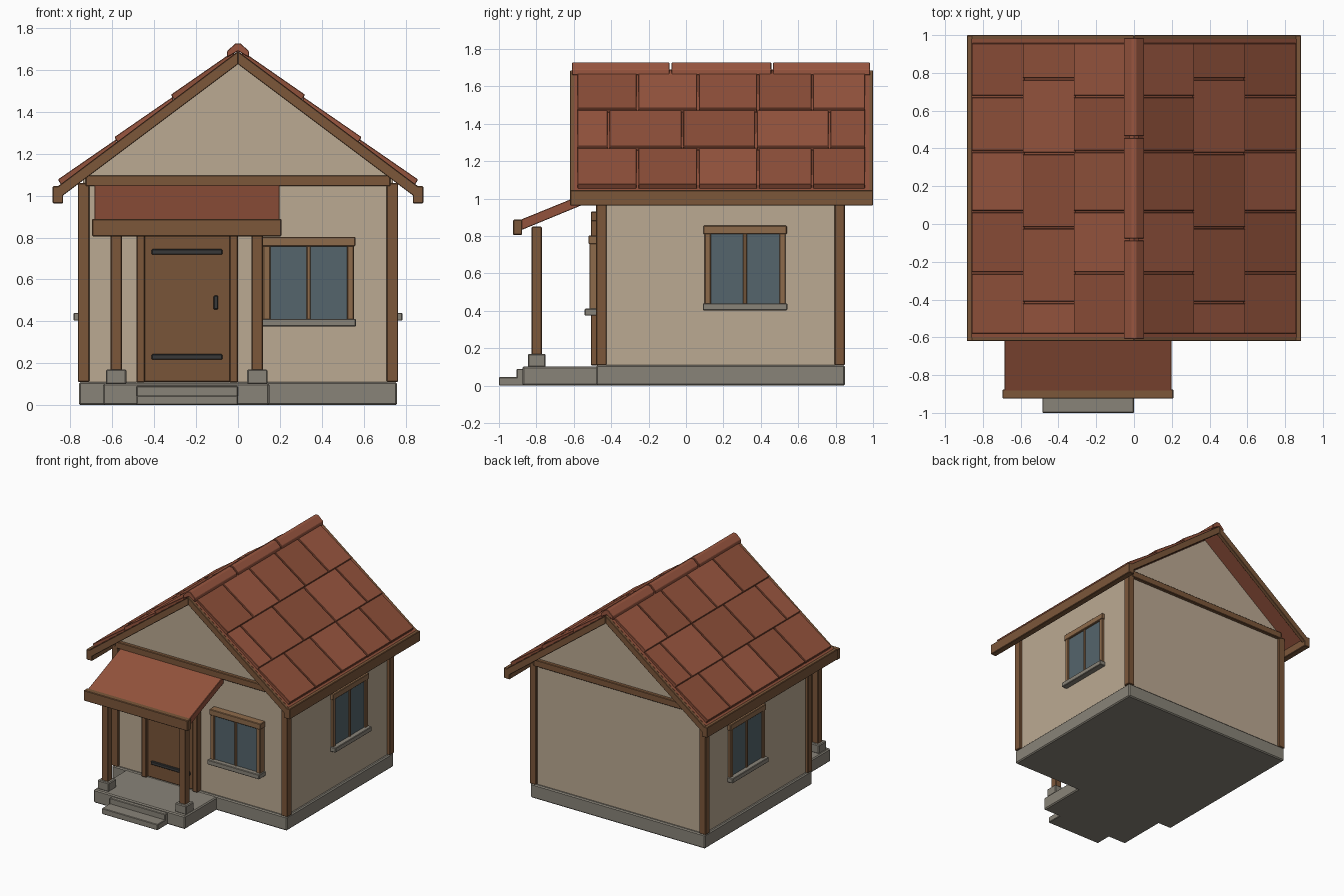
import bpy, bmesh

if "Cube" in bpy.data.objects:
    bpy.data.objects.remove(bpy.data.objects["Cube"])


def material(name, r, g, b):
    m = bpy.data.materials.new(name)
    m.diffuse_color = (r, g, b, 1)
    m.use_nodes = True
    m.node_tree.nodes["Principled BSDF"].inputs["Base Color"].default_value = m.diffuse_color
    return m


PLASTER = material("plaster", .50, .40, .29)
WOOD = material("dark_wood", .20, .095, .042)
TRIM = material("trim_wood", .27, .145, .07)
DOOR = material("door_wood", .19, .09, .04)
STONE = material("stone", .25, .23, .19)
GLASS = material("glass", .09, .13, .15)
METAL = material("iron", .04, .04, .04)
CLAY = material("clay", .29, .085, .045)
TILES = [material(f"tile_{i}", .29 + d, .085 + d * .3, .045 + d * .2)
         for i, d in enumerate((0, .03, -.02))]


def prism(name, profile, a, b, mat, axis='y', bevel=0):
    """Extrude an (x,z) profile along y, or a (y,z) profile along x."""
    bm = bmesh.new()
    place = (lambda p: (p[0], a, p[1])) if axis == 'y' else (lambda p: (a, p[0], p[1]))
    face = bm.faces.new([bm.verts.new(place(p)) for p in profile])
    new = bmesh.ops.extrude_face_region(bm, geom=[face])['geom']
    d = (0, b - a, 0) if axis == 'y' else (b - a, 0, 0)
    bmesh.ops.translate(bm, vec=d, verts=[v for v in new if isinstance(v, bmesh.types.BMVert)])
    bmesh.ops.recalc_face_normals(bm, faces=bm.faces[:])
    me = bpy.data.meshes.new(name)
    bm.to_mesh(me)
    bm.free()
    me.materials.append(mat)
    ob = bpy.data.objects.new(name, me)
    bpy.context.collection.objects.link(ob)
    if bevel:
        mod = ob.modifiers.new("bevel", 'BEVEL')
        mod.width = bevel
        mod.segments = 1
    return ob


def box(name, x, y, z, mat, bevel=.004):
    x, y, z = sorted(x), sorted(y), sorted(z)
    return prism(name, [(x[0], z[0]), (x[1], z[0]), (x[1], z[1]), (x[0], z[1])],
                 y[0], y[1], mat, bevel=bevel)


# Stone base, porch and steps
box("foundation", (-.76, .76), (-.48, .85), (0, .11), STONE, .008)
box("porch_floor", (-.645, .15), (-.875, -.45), (0, .103), STONE, .008)
box("lower_step", (-.485, 0), (-1, -.86), (0, .046), STONE)
box("upper_step", (-.485, 0), (-.905, -.85), (0, .09), STONE)

# Walls with gables
prism("walls", [(-.74, .1), (.74, .1), (.74, 1.085), (0, 1.64), (-.74, 1.085)],
      -.46, .83, PLASTER)

# Corner posts and gable beams
for s in (-1, 1):
    for y in ((-.48, -.425), (.795, .85)):
        box("corner_post", (s * .71, s * .765), y, (.11, 1.06), WOOD)
for y in ((-.487, -.44), (.81, .857)):
    box("gable_beam", (-.728, .728), y, (1.045, 1.097), WOOD)

# Roof: deck, barge boards, fascias and three rows of tiles per side
K = .75
EDGE = [-.26, .065, .385, .675]
MID = [-.415, -.02, .374, .767]


def slope_strip(s, x0, x1, lo, hi):
    return [(s * x0, lo - K * x0), (s * x1, lo - K * x1),
            (s * x1, hi - K * x1), (s * x0, hi - K * x0)]


for s in (-1, 1):
    prism("roof_deck", slope_strip(s, 0, .86, 1.65, 1.69), -.6, .98, CLAY)
    for y in ((-.62, -.588), (.968, 1.0)):
        prism("barge_board", slope_strip(s, 0, .87, 1.627, 1.688), *y, WOOD, bevel=.003)
    box("eave_fascia", (s * .835, s * .885), (-.62, 1.0), (.963, 1.045), WOOD)
    rows = ((.58, .86, EDGE), (.31, .59, MID), (.02, .32, EDGE))
    for r, (x0, x1, joints) in enumerate(rows):
        prof = [(s * x0, 1.68 - K * x0), (s * (x1 - .017), 1.68 - K * (x1 - .017)),
                (s * x1, 1.722 - K * x1), (s * x0, 1.705 - K * x0)]
        ends = [-.585] + joints + [.962]
        for i in range(5):
            prism("roof_tile", prof, ends[i] + .005, ends[i + 1] - .005,
                  TILES[(i * 2 + r) % 3], bevel=.003)

# Ridge caps
for y in ((-.61, -.088), (-.078, .456), (.466, .985)):
    prism("ridge_cap", [(-.052, 1.66), (0, 1.69), (.052, 1.66), (.052, 1.69),
                        (.012, 1.727), (-.012, 1.727), (-.052, 1.69)], *y, TILES[1], bevel=.003)

# Porch canopy on two posts
prism("canopy_roof", [(-.89, .828), (-.46, 1.005), (-.46, 1.06), (-.89, .885)],
      -.685, .198, CLAY, 'x', .003)
box("canopy_beam", (-.697, .208), (-.924, -.876), (.806, .888), WOOD)
for x in (-.582, .092):
    box("porch_post", (x - .027, x + .027), (-.825, -.771), (.16, .85), WOOD)
    box("post_base", (x - .049, x + .049), (-.846, -.75), (.1, .17), STONE, .006)

# Door with frame and ironwork
box("door", (-.45, -.035), (-.485, -.45), (.11, .89), DOOR)
for x in (-.485, -.041):
    box("door_jamb", (x, x + .041), (-.508, -.45), (.108, .89), WOOD)
box("door_lintel", (-.49, .005), (-.508, -.45), (.88, .93), WOOD)
for z in (.217, .718):
    box("door_strap", (-.412, -.075), (-.498, -.48), (z, z + .027), METAL)
box("door_handle", (-.117, -.095), (-.51, -.48), (.457, .522), METAL)


# Windows: u runs along the wall, d is outward depth from the wall face
def window(part, c, z0, z1):
    def piece(name, u, d, z, mat):
        part(name, (c + u[0], c + u[1]), d, z, mat)
    piece("window_glass", (-.2, .2), (-.03, .008), (z0 + .02, z1 - .02), GLASS)
    piece("window_sill", (-.226, .226), (-.02, .045), (z0, z0 + .037), STONE)
    piece("window_header", (-.223, .223), (-.02, .025), (z1 - .046, z1), TRIM)
    for u in (-.217, .183):
        piece("window_jamb", (u, u + .034), (-.02, .02), (z0 + .03, z1 - .02), TRIM)
    piece("window_mullion", (-.01, .01), (-.02, .016), (z0 + .03, z1 - .03), TRIM)


def front(name, u, d, z, mat):
    # the front window stands a little further out
    box(name, u, (-.46, -.497 - d[1]), z, mat)


window(front, .337, .375, .803)
for s in (-1, 1):
    window(lambda n, u, d, z, m: box(n, (s * (.74 + d[0]), s * (.74 + d[1])), u, z, m),
           .316, .403, .856)
